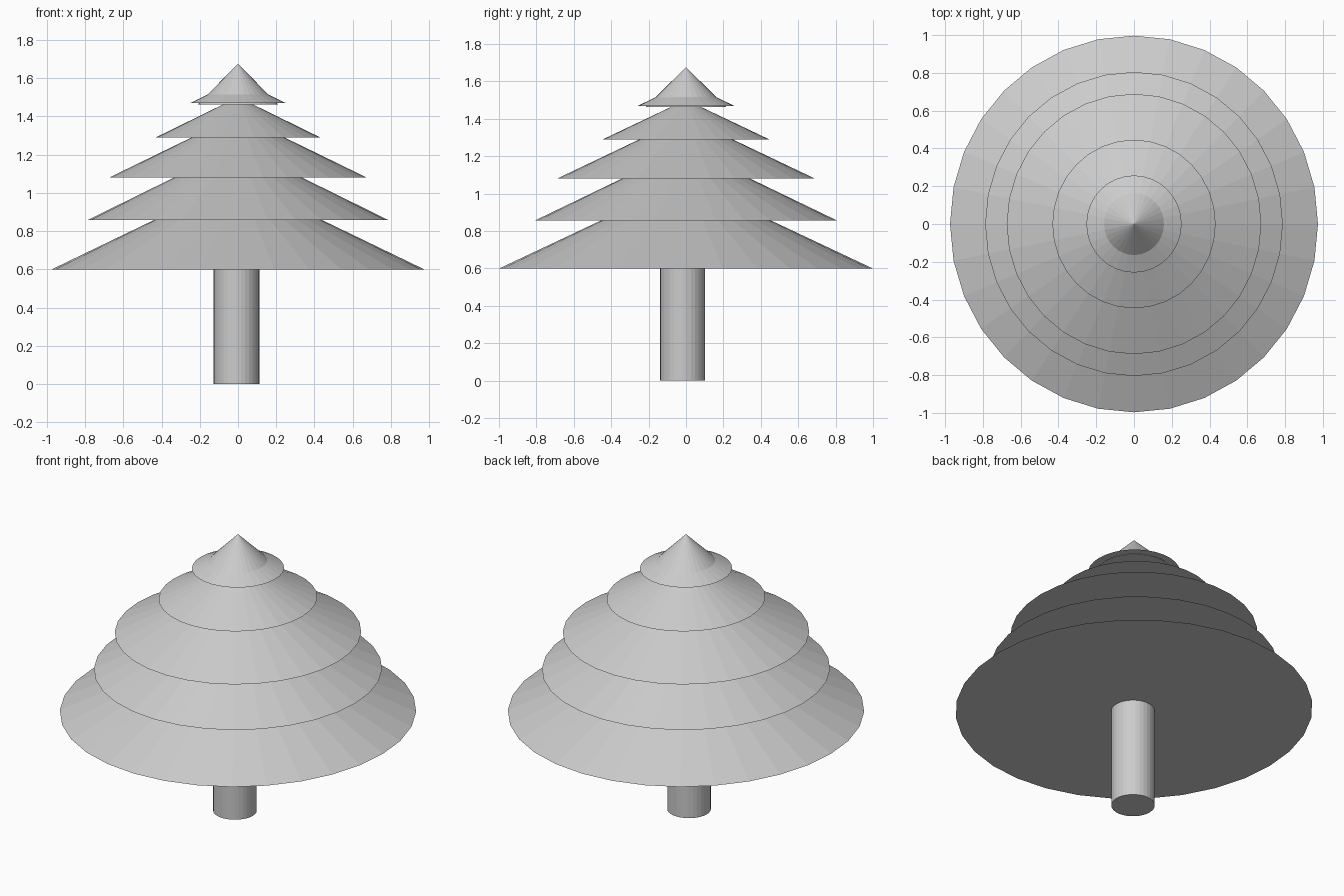
import bpy

if "Cube" in bpy.data.objects:
    bpy.data.objects.remove(bpy.data.objects["Cube"])

SIDES = 32


def cone(name, rx, ry, base, height):
    # Slightly oval, flat-shaded cone with a closed underside
    bpy.ops.mesh.primitive_cone_add(vertices=SIDES, radius1=1, radius2=0, depth=1,
                                    location=(0, 0, base + height / 2))
    obj = bpy.context.object
    obj.name = name
    obj.scale = (rx, ry, height)
    bpy.ops.object.transform_apply(location=False, rotation=False, scale=True)


# Trunk, a touch off centre
bpy.ops.mesh.primitive_cylinder_add(vertices=SIDES, radius=0.12, depth=0.61,
                                    location=(-0.008, -0.018, 0.305))
bpy.context.object.name = "trunk"

# Branch tiers from bottom to top: x radius, y radius, base height, cone height
tiers = [
    (0.974, 0.997, 0.600, 0.470),
    (0.788, 0.805, 0.857, 0.388),
    (0.674, 0.689, 1.080, 0.328),
    (0.432, 0.446, 1.289, 0.212),
    (0.252, 0.257, 1.469, 0.124),
]
for i, tier in enumerate(tiers, 1):
    cone(f"branch_tier_{i}", *tier)

# Steeper tip cone, poking just below the top tier
cone("tree_tip", 0.210, 0.216, 1.463, 0.212)
